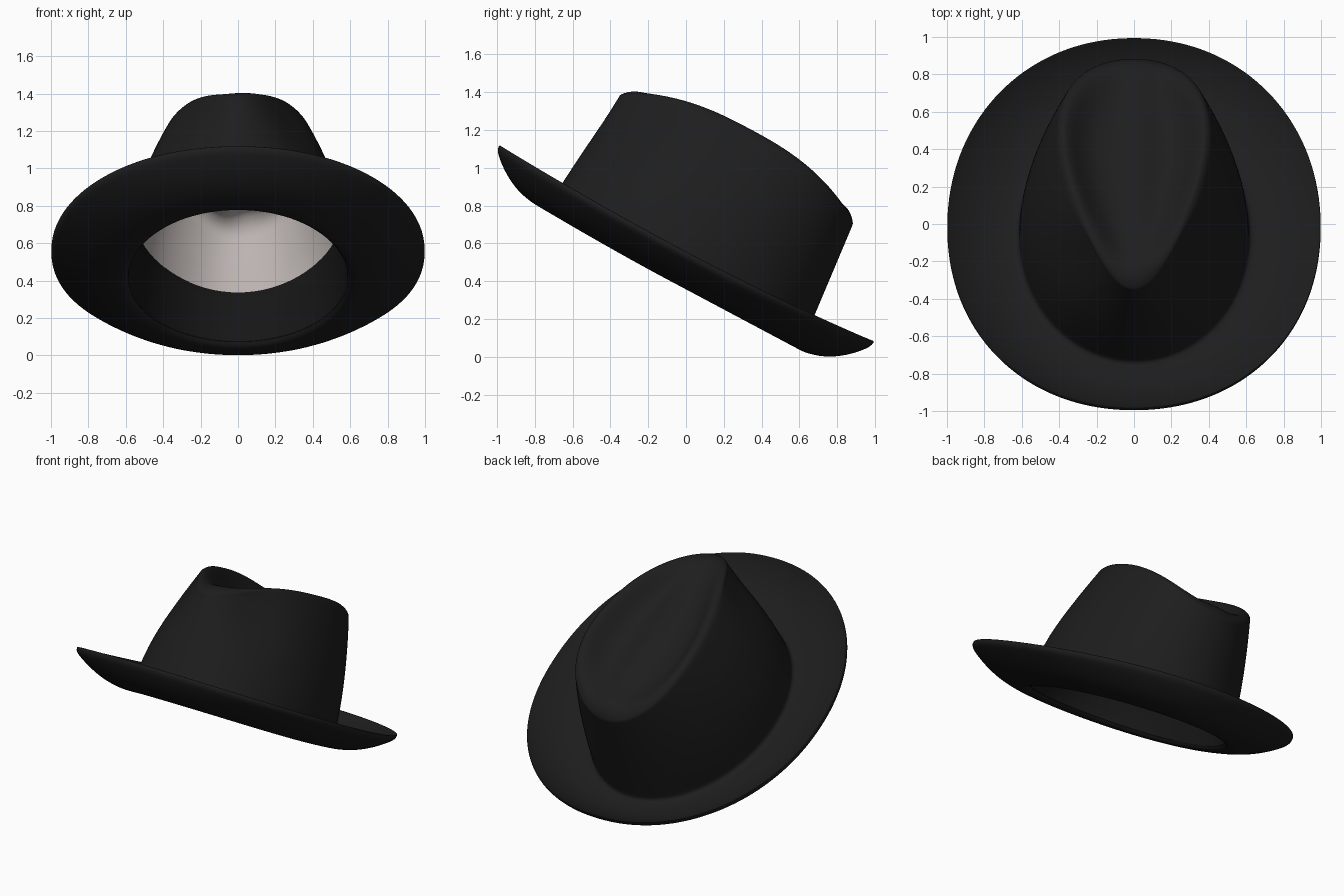
import bpy, math
from mathutils import Vector, Matrix

if "Cube" in bpy.data.objects:
    bpy.data.objects.remove(bpy.data.objects["Cube"])

N = 80
TILT = Matrix.Rotation(math.radians(-28), 4, 'X')   # front of the hat tipped up
BASE_W = -0.115


def material(name, rgb):
    m = bpy.data.materials.new(name)
    m.diffuse_color = (*rgb, 1)
    m.use_nodes = True
    m.node_tree.nodes["Principled BSDF"].inputs["Base Color"].default_value = m.diffuse_color
    return m


felt_black = material("felt black", (0.0125, 0.0125, 0.0125))
band_black = material("band black", (0.008, 0.008, 0.008))
lining_grey = material("lining pale grey", (0.50, 0.455, 0.44))


# plan curves in the hat's own untilted frame
def base_plan(t):
    return 0.615 * math.cos(t), -0.022 + 0.768 * math.sin(t)


def edge_plan(t):
    c, s = math.cos(t), math.sin(t)
    r = (abs(c) ** 2.1 + abs(s) ** 2.1) ** (-1 / 2.1)
    return r * c, -0.045 + 1.12 * r * s


def teardrop_plan(t):
    return (0.385 * math.cos(t) * (1 + 0.28 * math.sin(t)),
            -0.022 + 0.705 * math.sin(t))


def top_height(v):
    return 0.762 - 0.15 * (abs(v + 0.04) / 0.68) ** 2.6


# surface samplers: each returns one ring of points
def brim_ring(u, w, inset=1.0):
    pts = []
    for i in range(N):
        t = 2 * math.pi * i / N
        (bx, bv), (ex, ev) = base_plan(t), edge_plan(t)
        s = math.sin(t)
        lift = (0.035 if s < 0 else 0.05) * s * s * u ** 4     # front and back curl up most
        if inset < 1:
            lift += 0.025 * max(0, -s) ** 2 * (1 - u) ** 2       # opening rises at the front
        pts.append(Vector((bx * inset * (1 - u) + ex * u,
                           bv * inset * (1 - u) + ev * u, w + lift)))
    return pts


def wall_ring(s, inset=1.0, ripple=0.0):
    pts = []
    for i in range(N):
        t = 2 * math.pi * i / N
        (bx, bv), (rx, rv) = base_plan(t), teardrop_plan(t)
        f = s ** 1.9
        # front side pinches
        pinch = 0.06 * math.exp(-((math.sin(t) + 0.72) / 0.22) ** 2 - ((s - 0.8) / 0.25) ** 2)
        k = inset - pinch + ripple * math.sin(5 * t + 7 * s) * math.sin(3 * t - 4 * s)
        x, v = bx * (1 - f) + rx * f, bv * (1 - s) + rv * s
        pts.append(Vector((x * k, v * (1 + (k - 1) * 0.6),
                           BASE_W + s * (top_height(rv) - BASE_W))))
    return pts


def dent_ring(k, drop, ripple=0.0):
    pts = []
    for i in range(N):
        t = 2 * math.pi * i / N
        x, v = teardrop_plan(t)
        x, v = x * k, 0.02 + (v - 0.02) * k
        wob = ripple * math.sin(9 * x + 9 * v) * math.sin(11 * x - 6 * v)
        ridge = 0.04 * math.exp(-((x - 0.03) / 0.09) ** 2) * (1 - k ** 4)   # soft centre ridge
        pts.append(Vector((x, v, top_height(v) + drop + wob + ridge)))
    return pts


def loft(name, rings, mat, cap=False, flip=False):
    verts = [p for r in rings for p in r]
    faces = []
    for j in range(len(rings) - 1):
        for i in range(N):
            a, b = j * N + i, j * N + (i + 1) % N
            faces.append((a, b, b + N, a + N))
    if cap:
        faces.append(tuple(range((len(rings) - 1) * N, len(rings) * N)))
    if flip:
        faces = [f[::-1] for f in faces]
    me = bpy.data.meshes.new(name)
    me.from_pydata([TILT @ p for p in verts], [], faces)
    me.materials.append(mat)
    for p in me.polygons:
        p.use_smooth = True
    ob = bpy.data.objects.new(name, me)
    bpy.context.collection.objects.link(ob)
    return ob


# felt brim and crown: underside, rolled edge, top side, wall, teardrop dent
DENT = [(1.0, -0.012), (0.96, 0.0), (0.91, -0.003), (0.84, -0.022), (0.75, -0.06),
        (0.62, -0.105), (0.45, -0.13), (0.28, -0.138), (0.12, -0.14), (0.02, -0.14)]
US = [0, 0.1, 0.2, 0.35, 0.5, 0.65, 0.8, 0.9, 0.97]
rings = [brim_ring(0, -0.125, 0.955)]
rings += [brim_ring(u, -0.15 + 0.15 * u ** 1.9, 0.985) for u in US]
rings += [brim_ring(0.993, 0.005), brim_ring(1.0, 0.02), brim_ring(0.993, 0.032)]
rings += [brim_ring(u, -0.12 + 0.15 * u ** 2) for u in US[:0:-1]]
rings += [wall_ring(s) for s in (0.0, 0.04, 0.12, 0.25, 0.4, 0.55, 0.7, 0.8, 0.88, 0.94, 0.975)]
rings += [dent_ring(k, d) for k, d in DENT]
felt = loft("felt_crown_and_brim", rings, felt_black, cap=True)

# sweatband inside the opening
band_rings = [brim_ring(0, -0.128, 0.957)]
band_rings += [wall_ring(s, 0.95) for s in (0.03, 0.1, 0.2, 0.3, 0.4)]
band_rings.append(wall_ring(0.405, 0.96))
band = loft("sweatband", band_rings, band_black, flip=True)

# pale rumpled lining
lin_rings = [wall_ring(s, 0.95, 0.015 if s > 0.4 else 0)
             for s in (0.4, 0.45, 0.55, 0.65, 0.75, 0.84, 0.9)]
lin_rings += [dent_ring(k, d - 0.05, 0.015) for k, d in DENT[2:]]
lining = loft("lining", lin_rings, lining_grey, cap=True, flip=True)

# rest the hat on the ground and centre it
parts = [felt, band, lining]
ys = [v.co.y for v in felt.data.vertices]
low = min(v.co.z for v in felt.data.vertices)
shift = Matrix.Translation((0, -(min(ys) + max(ys)) / 2, -low))
for ob in parts:
    ob.data.transform(shift)
    ob.data.update()
sub = felt.modifiers.new("smooth", 'SUBSURF')
sub.levels = sub.render_levels = 1
